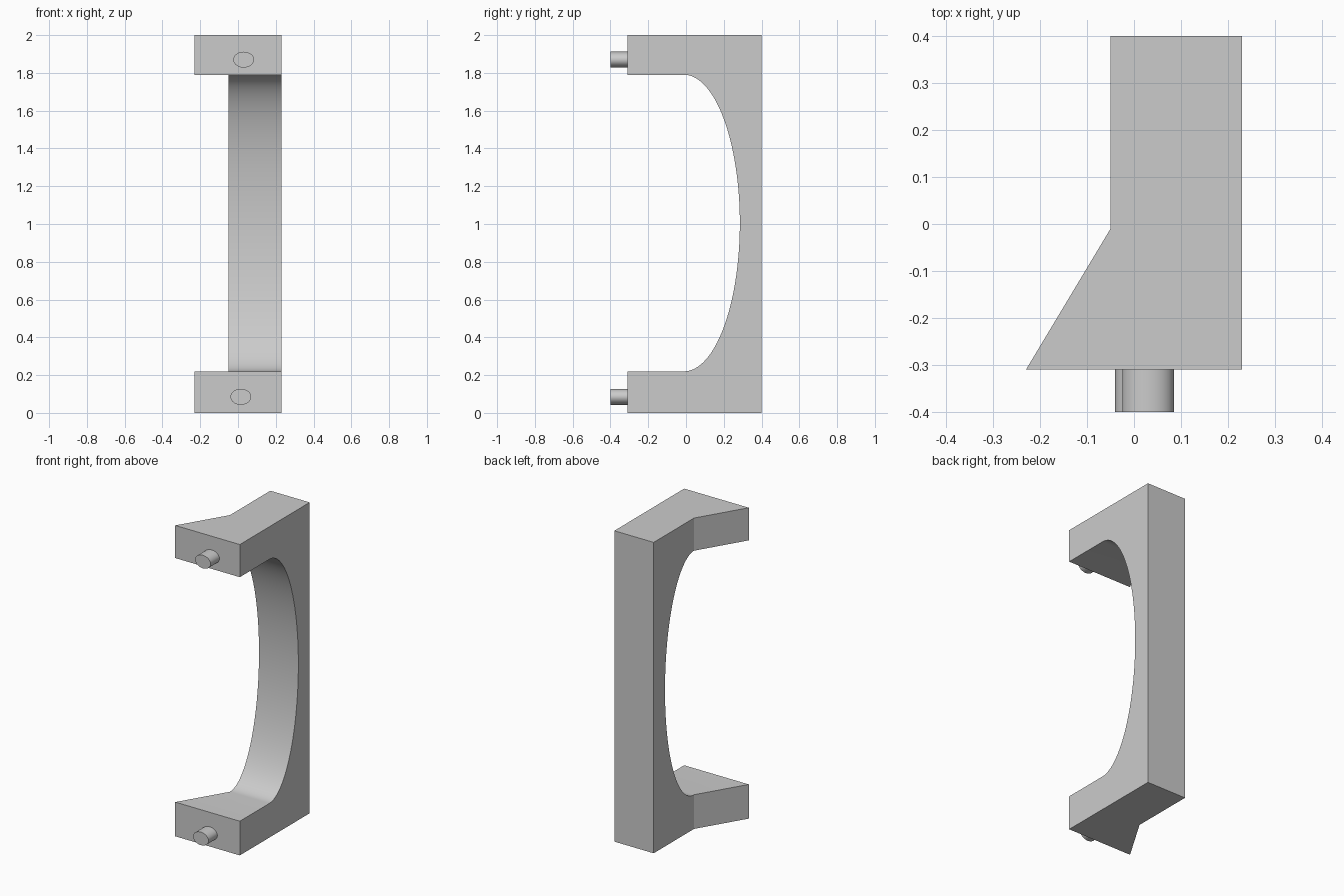
import bpy, bmesh, math
from mathutils import Matrix, Vector

cube = bpy.data.objects.get("Cube")
if cube:
    bpy.data.objects.remove(cube, do_unlink=True)

grey = bpy.data.materials.new("plain grey")
grey.use_nodes = True
colour = (0.6, 0.6, 0.6, 1)
grey.diffuse_color = colour
grey.node_tree.nodes["Principled BSDF"].inputs["Base Color"].default_value = colour

FRONT, BEND, BACK = -0.31, -0.01, 0.4     # depths along y
LEFT, RIGHT, FLARE = 0.23, -0.05, -0.23   # positions along x
LOW, HIGH, TOP = 0.22, 1.79, 2.0          # heights
SEGMENTS = 64


def finish(bm, name):
    bmesh.ops.recalc_face_normals(bm, faces=bm.faces)
    mesh = bpy.data.meshes.new(name)
    bm.to_mesh(mesh)
    bm.free()
    obj = bpy.data.objects.new(name, mesh)
    bpy.context.collection.objects.link(obj)
    mesh.materials.append(grey)
    bpy.ops.object.select_all(action="DESELECT")
    obj.select_set(True)
    bpy.context.view_layer.objects.active = obj
    bpy.ops.object.shade_smooth_by_angle(angle=math.radians(25))
    return obj


# Handle: side profile of a bowed grip and two arms, extruded across x
bm = bmesh.new()


def point(y, z):
    return bm.verts.new((LEFT, y, z))


middle, half = (LOW + HIGH) / 2, (HIGH - LOW) / 2
arc = []
for i in range(SEGMENTS + 1):
    a = math.pi * (i / SEGMENTS - 0.5)
    arc.append(point(BEND + 0.295 * math.cos(a), middle + half * math.sin(a)))
foot, head = point(BEND, 0), point(BEND, TOP)
bm.faces.new([foot] + arc + [head, point(BACK, TOP), point(BACK, 0)])
bm.faces.new([foot, arc[0], point(FRONT, LOW), point(FRONT, 0)])
bm.faces.new([head, arc[-1], point(FRONT, HIGH), point(FRONT, TOP)])
bmesh.ops.recalc_face_normals(bm, faces=bm.faces)
extruded = bmesh.ops.extrude_face_region(bm, geom=bm.faces[:], use_keep_orig=True)
for v in extruded["geom"]:
    if isinstance(v, bmesh.types.BMVert):
        # The arm ends flare outwards on this side
        v.co.x = FLARE if v.co.y < BEND - 0.1 else RIGHT
finish(bm, "handle")

# Oval mounting pins on the front of the arms
for name, x, z in (("upper_pin", 0.03, 1.87), ("lower_pin", 0.015, 0.085)):
    bm = bmesh.new()
    bmesh.ops.create_cone(bm, cap_ends=True, segments=48,
                          radius1=1, radius2=1, depth=0.1)
    bm.transform(Matrix.Translation(Vector((x, -0.35, z)))
                 @ Matrix.Diagonal((0.055, 1, 0.042, 1))
                 @ Matrix.Rotation(math.pi / 2, 4, "X"))
    finish(bm, name)
